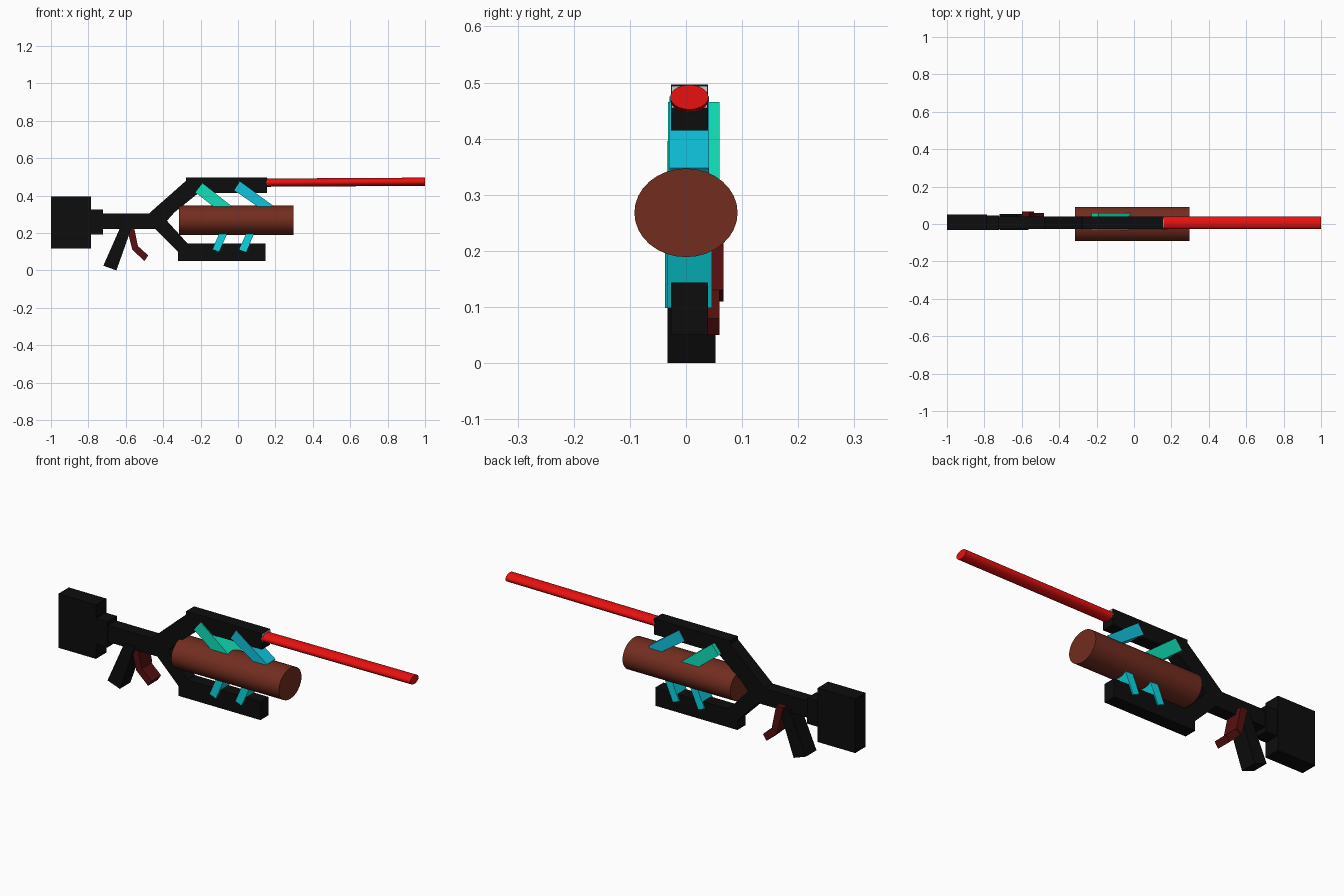
import bpy, bmesh, math
from mathutils import Vector

if "Cube" in bpy.data.objects:
    bpy.data.objects.remove(bpy.data.objects["Cube"])


def material(name, rgb):
    m = bpy.data.materials.new(name)
    m.diffuse_color = (*rgb, 1)
    m.use_nodes = True
    m.node_tree.nodes["Principled BSDF"].inputs["Base Color"].default_value = m.diffuse_color
    return m


BLACK = material("black", (0.004, 0.004, 0.004))
RED = material("red", (0.82, 0.005, 0.005))
BROWN = material("brown", (0.17, 0.026, 0.014))
DARK_RED = material("dark_red", (0.09, 0.005, 0.005))
GREEN = material("sea_green", (0.005, 0.75, 0.48))
BLUE = material("sky_blue", (0.005, 0.55, 0.72))
CYAN = material("cyan", (0.003, 0.68, 0.75))


def plate(name, profile, y0, y1, mat=None):
    """Extrude an x-z outline from y0 to y1."""
    bm = bmesh.new()
    face = bm.faces.new([bm.verts.new((x, y0, z)) for x, z in profile])
    ext = bmesh.ops.extrude_face_region(bm, geom=[face])
    verts = [v for v in ext["geom"] if isinstance(v, bmesh.types.BMVert)]
    bmesh.ops.translate(bm, verts=verts, vec=(0, y1 - y0, 0))
    bmesh.ops.recalc_face_normals(bm, faces=bm.faces)
    me = bpy.data.meshes.new(name)
    bm.to_mesh(me)
    bm.free()
    ob = bpy.data.objects.new(name, me)
    bpy.context.collection.objects.link(ob)
    if mat:
        me.materials.append(mat)
    return ob


def box(name, x0, x1, z0, z1, y0, y1, mat=None):
    return plate(name, [(x0, z0), (x1, z0), (x1, z1), (x0, z1)], y0, y1, mat)


def tube(name, a, b, ry, rz, mat):
    """Elliptical cylinder between points a and b, running mostly along x."""
    a, b = Vector(a), Vector(b)
    d = b - a
    bpy.ops.mesh.primitive_cylinder_add(vertices=32, radius=1, depth=d.length,
                                        location=(a + b) / 2)
    ob = bpy.context.object
    ob.name = name
    ob.scale = (rz, ry, 1)
    ob.rotation_euler = (0, math.atan2(d.x, d.z), 0)
    ob.data.materials.append(mat)
    bpy.ops.object.shade_smooth_by_angle()
    return ob


# Stock and neck
box("stock", -1.0, -0.786, 0.118, 0.396, -0.033, 0.052, BLACK)
box("stock_neck", -0.79, -0.722, 0.193, 0.326, -0.031, 0.046, BLACK)

# Forked body with upper and lower rails
plate("forked_body", [
    (-0.727, 0.305), (-0.475, 0.305), (-0.277, 0.48), (-0.277, 0.497),
    (0.155, 0.497), (0.155, 0.415), (-0.21, 0.415), (-0.34, 0.31),
    (-0.38, 0.265), (-0.27, 0.144), (0.147, 0.144), (0.147, 0.05),
    (-0.32, 0.05), (-0.32, 0.1), (-0.44, 0.22), (-0.727, 0.22)],
    -0.027, 0.039, BLACK)
box("rail_end_cap", 0.154, 0.159, 0.455, 0.494, -0.026, 0.038)

# Grip
plate("grip", [(-0.625, 0.24), (-0.565, 0.24), (-0.65, 0.0), (-0.72, 0.025)],
      -0.033, 0.053, BLACK)

# Trigger in two segments
plate("trigger_upper", [(-0.6, 0.25), (-0.56, 0.25), (-0.535, 0.13), (-0.565, 0.11)],
      -0.02, 0.067, DARK_RED)
plate("trigger_lower", [(-0.565, 0.11), (-0.535, 0.13), (-0.48, 0.08), (-0.5, 0.05)],
      -0.018, 0.06, DARK_RED)

# Barrel and large canister
tube("barrel", (0.15, 0.006, 0.469), (1.0, 0.006, 0.474), 0.034, 0.022, RED)
tube("canister", (-0.316, 0, 0.268), (0.297, 0, 0.268), 0.092, 0.079, BROWN)

# Upper struts, sunk into the canister
plate("upper_strut_rear", [(-0.19, 0.465), (-0.228, 0.417), (-0.05, 0.277), (-0.01, 0.325)],
      -0.032, 0.06, GREEN)
plate("upper_strut_front", [(0.01, 0.475), (-0.02, 0.428), (0.15, 0.31), (0.185, 0.348)],
      -0.029, 0.041, BLUE)

# Lower struts
for name, x, y0, y1 in (("lower_strut_rear", -0.137, -0.037, 0.046),
                        ("lower_strut_front", 0.007, -0.033, 0.046)):
    plate(name, [(x, 0.112), (x + 0.036, 0.098), (x + 0.094, 0.23), (x + 0.05, 0.23)],
          y0, y1, CYAN)
